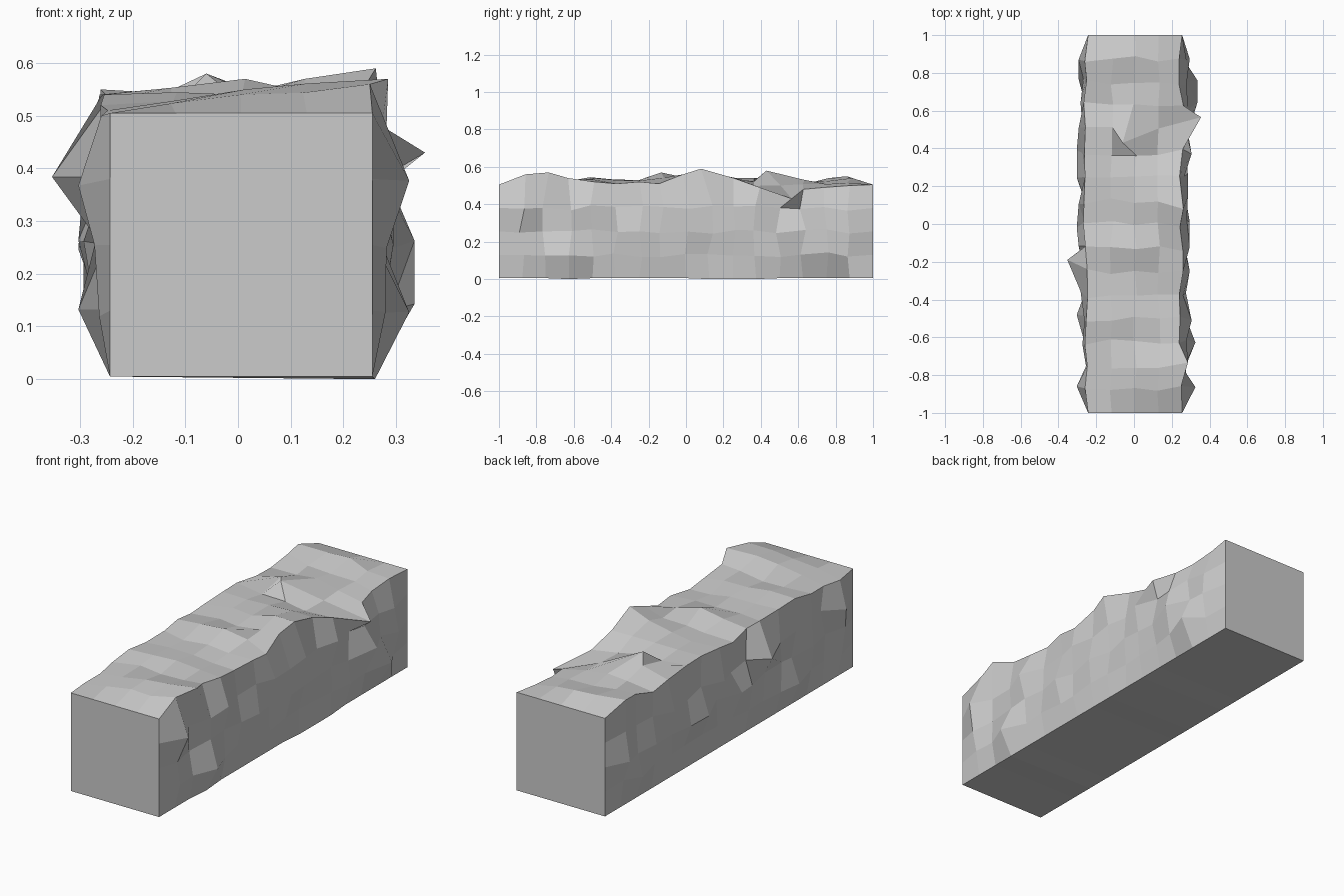
import bpy
import bmesh
import random

random.seed(9)

cube = bpy.data.objects.get("Cube")
if cube:
    bpy.data.objects.remove(cube, do_unlink=True)

LEFT, RIGHT, BASE, TOP = -0.243, 0.255, 0.005, 0.505
STEPS = 4            # facets across each side
ROWS = 16            # facets along the length

# Outward swell of each side per inner row, in hundredths, and the step it peaks at
right_swell = [7, 3, 7, 5, 2, 4, 4, 4, 3, 3, 5, 10, 8, 8, 4]
right_peak = [3, 4, 1, 3, 2, 2, 3, 2, 3, 2, 3, 4, 2, 1, 2]
left_swell = [6, 1, 3, 6, 4, 11, 5, 6, 5, 6, 6, 5, 4, 5, 5]
left_peak = [3, 2, 2, 1, 3, 3, 2, 2, 3, 2, 2, 3, 2, 1, 2]

# Height of the top at its right edge, middle and left edge, in hundredths
top_right = [56, 57, 54, 52, 51, 52, 51, 56, 59, 54, 49, 43, 48, 49, 50]
top_mid = [54, 55, 52, 54, 53, 53, 57, 53, 54, 54, 52, 58, 53, 51, 54]
top_left = [50, 51, 52, 54, 53, 53, 54, 52, 53, 54, 54, 52, 51, 54, 55]

# Lengthwise lean of the largest crags, by row
right_lean = {9: -0.045, 12: 0.065}
left_lean = {6: 0.06}


def wobble(size):
    return random.uniform(-size, size)


def swell(amount, peak, step, edge):
    """Outward push of one point on a side wall."""
    if step == peak:
        return amount / 100
    if step == STEPS:
        return edge + wobble(0.012)
    return min(amount, 5) / 100 * random.uniform(0.2, 0.65)


def section(row):
    """Points of one cross-section: up the left, over the top, down the right."""
    y = -1 + 2 * row / ROWS
    rough = 0 < row < ROWS
    i = row - 1
    points = []
    for step in range(STEPS + 1):
        x, z, shift = LEFT, BASE + (TOP - BASE) * step / STEPS, 0
        if rough and step:
            x -= swell(left_swell[i], left_peak[i], step, 0.015)
            shift = wobble(0.02)
            if step == left_peak[i]:
                shift = left_lean.get(row, shift)
            z = top_left[i] / 100 if step == STEPS else z + wobble(0.015)
        points.append((x, y + shift, z))
    for step in range(1, STEPS):
        x, z, shift = LEFT + (RIGHT - LEFT) * step / STEPS, TOP, 0
        if rough:
            z = top_mid[i] / 100
            x += wobble(0.01)
            shift = wobble(0.015)
            if step != STEPS // 2:
                side = top_left[i] if step == 1 else top_right[i]
                z = (top_mid[i] + side) / 200 + wobble(0.008)
            elif row == 12:                 # sharp crag leaning forward
                x, shift = -0.06, -0.07
        points.append((x, y + shift, z))
    for step in reversed(range(STEPS + 1)):
        x, z, shift = RIGHT, BASE + (TOP - BASE) * step / STEPS, 0
        if rough and step:
            x += swell(right_swell[i], right_peak[i], step, -0.005)
            shift = wobble(0.02)
            z = z + wobble(0.015)
            if step == STEPS:
                z = top_right[i] / 100
                shift = right_lean.get(row, shift)
        elif rough and row in (3, 9, 10, 11):   # slight sag of the lower edge
            x, z = x + 0.005, 0
        points.append((x, y + shift, z))
    return points


# Rough beam: bridged cross-sections with flat ends
bm = bmesh.new()
rings = [[bm.verts.new(p) for p in section(row)] for row in range(ROWS + 1)]
for near, far in zip(rings, rings[1:]):
    for k in range(len(near)):
        n = (k + 1) % len(near)
        bm.faces.new((near[k], far[k], far[n], near[n]))
bm.faces.new(rings[0])
bm.faces.new(reversed(rings[-1]))
bmesh.ops.recalc_face_normals(bm, faces=bm.faces)

mesh = bpy.data.meshes.new("rock_beam")
bm.to_mesh(mesh)
bm.free()
beam = bpy.data.objects.new("rock_beam", mesh)
bpy.context.collection.objects.link(beam)

# Plain grey stone
stone = bpy.data.materials.new("grey_stone")
stone.use_nodes = True
grey = (0.6, 0.6, 0.6, 1)
stone.diffuse_color = grey
stone.node_tree.nodes["Principled BSDF"].inputs["Base Color"].default_value = grey
mesh.materials.append(stone)
